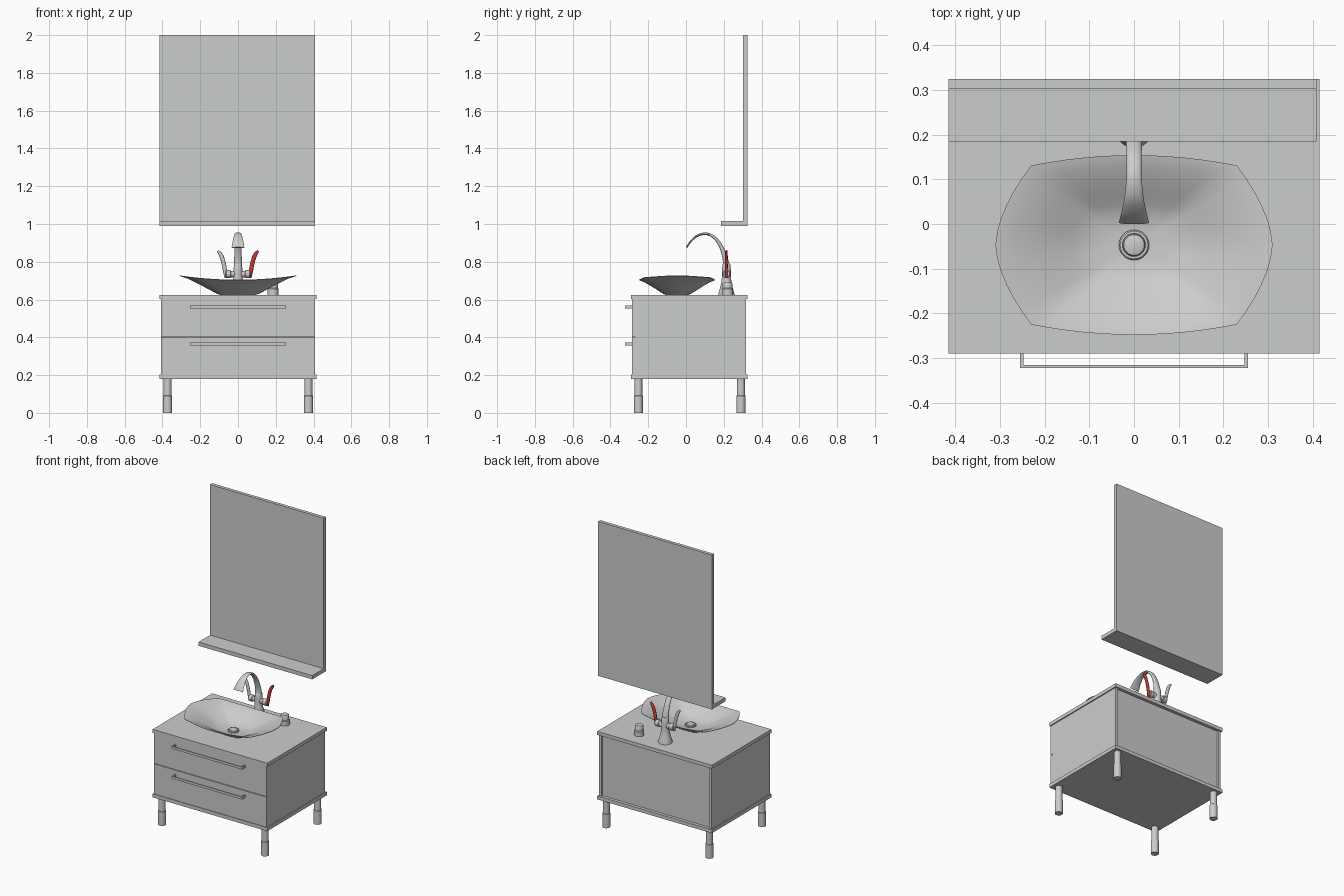
import bpy, bmesh, math
from mathutils import Vector

if "Cube" in bpy.data.objects:
    bpy.data.objects.remove(bpy.data.objects["Cube"])

def material(name, rgb):
    m = bpy.data.materials.new(name)
    m.diffuse_color = (*rgb, 1)
    m.use_nodes = True
    m.node_tree.nodes["Principled BSDF"].inputs["Base Color"].default_value = m.diffuse_color
    return m

GREY = material("light grey", (0.60, 0.61, 0.60))
RED = material("red", (0.62, 0.04, 0.03))

def finish(bm, name, mat=GREY, angle=35):
    bmesh.ops.recalc_face_normals(bm, faces=bm.faces[:])
    me = bpy.data.meshes.new(name)
    bm.to_mesh(me)
    bm.free()
    me.materials.append(mat)
    me.shade_smooth()
    me.set_sharp_from_angle(angle=math.radians(angle))
    ob = bpy.data.objects.new(name, me)
    bpy.context.collection.objects.link(ob)
    return ob

def box(name, x0, x1, y0, y1, z0, z1, mat=GREY):
    bm = bmesh.new()
    bmesh.ops.create_cube(bm, size=1)
    for v in bm.verts:
        v.co = Vector(((x0 + x1) / 2 + v.co.x * (x1 - x0),
                       (y0 + y1) / 2 + v.co.y * (y1 - y0),
                       (z0 + z1) / 2 + v.co.z * (z1 - z0)))
    return finish(bm, name, mat)

def loft(name, rings, mat=GREY, angle=35):
    """Skin a list of equal-length point rings and cap both ends."""
    bm = bmesh.new()
    rows = [[bm.verts.new(p) for p in r] for r in rings]
    n = len(rows[0])
    for a, b in zip(rows, rows[1:]):
        for i in range(n):
            j = (i + 1) % n
            bm.faces.new((a[i], a[j], b[j], b[i]))
    bm.faces.new(rows[0])
    bm.faces.new(rows[-1])
    return finish(bm, name, mat, angle)

def turned(name, cx, cy, profile, n=24, mat=GREY):
    """Round part from (radius, z) pairs."""
    return loft(name, [[(cx + r * math.cos(k * math.tau / n),
                         cy + r * math.sin(k * math.tau / n), z)
                        for k in range(n)] for r, z in profile], mat)

def spline(keys, steps=6):
    """Catmull-Rom interpolation through tuples."""
    out = []
    for i in range(len(keys) - 1):
        p = [keys[max(i - 1, 0)], keys[i], keys[i + 1], keys[min(i + 2, len(keys) - 1)]]
        for s in range(steps):
            t = s / steps
            out.append(tuple(0.5 * (2 * b + (c - a) * t + (2 * a - 5 * b + 4 * c - d) * t * t
                                    + (3 * b - a - 3 * c + d) * t ** 3)
                             for a, b, c, d in zip(*p)))
    return out + [keys[-1]]

def sweep(name, keys, plane, mat=GREY, n=16, origin=0.0):
    """Oval tube; keys are (u, z, half width across, half thickness in plane)."""
    pts = spline(keys)
    rings = []
    for i, (u, z, w, t) in enumerate(pts):
        a, b = pts[max(i - 1, 0)], pts[min(i + 1, len(pts) - 1)]
        d = Vector((b[0] - a[0], b[1] - a[1])).normalized()
        ring = []
        for k in range(n):
            c, s = math.cos(k * math.tau / n), math.sin(k * math.tau / n)
            uu, zz, across = u - d.y * t * s, z + d.x * t * s, w * c
            ring.append((across, uu, zz) if plane == 'yz' else (uu, origin + across, zz))
        rings.append(ring)
    return loft(name, rings, mat, 50)

# cabinet
box("countertop", -0.415, 0.415, -0.29, 0.325, 0.602, 0.625)
box("cabinet_bottom", -0.415, 0.415, -0.29, 0.325, 0.18, 0.203)
for side, s in (("left", -1), ("right", 1)):
    xs = sorted((s * 0.390, s * 0.408))
    box(side + "_side_panel", *xs, -0.27, 0.317, 0.203, 0.602)
box("cabinet_back", -0.390, 0.390, 0.285, 0.305, 0.203, 0.602)

# drawers with bar handles
for name, z0, z1, hz in (("lower", 0.203, 0.399, 0.365), ("upper", 0.403, 0.602, 0.561)):
    box(name + "_drawer_front", -0.408, 0.408, -0.286, -0.27, z0, z1)
    box(name + "_handle_bar", -0.255, 0.255, -0.322, -0.315, hz - 0.008, hz + 0.008)
    for s in (-1, 1):
        xs = sorted((s * 0.247, s * 0.255))
        box(name + "_handle_post", *xs, -0.316, -0.285, hz - 0.008, hz + 0.008)

# legs, thicker in the lower half
for x in (-0.373, 0.373):
    for y in (-0.252, 0.291):
        turned("leg", x, y, [(0.024, 0), (0.024, 0.09), (0.021, 0.092), (0.021, 0.18)])

# mirror and its shelf
box("mirror", -0.415, 0.408, 0.303, 0.325, 0.99, 2.0)
box("mirror_shelf", -0.415, 0.408, 0.185, 0.303, 0.99, 1.015)

# basin: barrel-shaped outline, thin shell, rim rising towards the ends
N = 12
outline = []
for k in range(N):
    t = -1 + 2 * k / N
    outline.append((0.23 * t, -0.201 + 0.023 * t * t))
for k in range(N):
    t = -1 + 2 * k / N
    outline.append((0.31 - 0.08 * abs(t) ** 1.7, 0.178 * t))
outline += [(-x, -y) for x, y in outline]

def basin_ring(s, f, lift):
    ring = []
    for x, y in outline:
        rim = 0.705 + 0.023 * (x / 0.31) ** 2
        ring.append((x * s, -0.047 + y * s, 0.625 + lift + f * (rim - 0.625 - lift)))
    return ring

outer = [(0.3, 0), (0.36, 0.06), (0.45, 0.2), (0.58, 0.41), (0.7, 0.6), (0.85, 0.82), (1, 0.97)]
inner = [(1, 1), (0.975, 0.985), (0.85, 0.86), (0.7, 0.65), (0.58, 0.46), (0.45, 0.24),
         (0.34, 0.09), (0.2, 0.02), (0.08, 0)]
loft("basin", [basin_ring(s, f, 0) for s, f in outer]
     + [basin_ring(s, f, 0.008) for s, f in inner], GREY, 50)
turned("drain", 0, -0.047, [(0.034, 0.63), (0.034, 0.640), (0.031, 0.643), (0.026, 0.643),
                            (0.025, 0.639), (0.023, 0.644), (0.012, 0.647)])

# tap: flared base, cross barrel, arched spout, two levers
turned("tap_base", 0, 0.214, [(0.043, 0.625), (0.042, 0.632), (0.034, 0.66), (0.027, 0.69),
                              (0.024, 0.72), (0.024, 0.75), (0.021, 0.785), (0.018, 0.79)])
barrel = [(-0.066, 0.017), (-0.062, 0.021), (-0.04, 0.021), (-0.036, 0.017),
          (0.036, 0.017), (0.04, 0.021), (0.062, 0.021), (0.066, 0.017)]
loft("tap_barrel", [[(x, 0.214 + r * math.cos(k * math.tau / 20),
                      0.735 + r * math.sin(k * math.tau / 20)) for k in range(20)]
                    for x, r in barrel])
sweep("spout", [(0.214, 0.76, 0.023, 0.020), (0.207, 0.82, 0.020, 0.014),
                (0.182, 0.887, 0.018, 0.010), (0.148, 0.930, 0.017, 0.008),
                (0.108, 0.948, 0.017, 0.007), (0.062, 0.939, 0.021, 0.006),
                (0.027, 0.910, 0.028, 0.005), (0.003, 0.875, 0.034, 0.004)], 'yz')
for name, s, mat in (("cold", -1, GREY), ("hot", 1, RED)):
    sweep(name + "_lever", [(s * 0.064, 0.715, 0.006, 0.008), (s * 0.070, 0.76, 0.007, 0.011),
                            (s * 0.078, 0.80, 0.007, 0.011), (s * 0.090, 0.835, 0.007, 0.011),
                            (s * 0.106, 0.858, 0.006, 0.006)], 'xz', mat, 12, 0.214)

# small knob beside the tap
turned("waste_knob", 0.185, 0.22, [(0.030, 0.625), (0.030, 0.655), (0.026, 0.66),
                                   (0.026, 0.683), (0.022, 0.69)])
